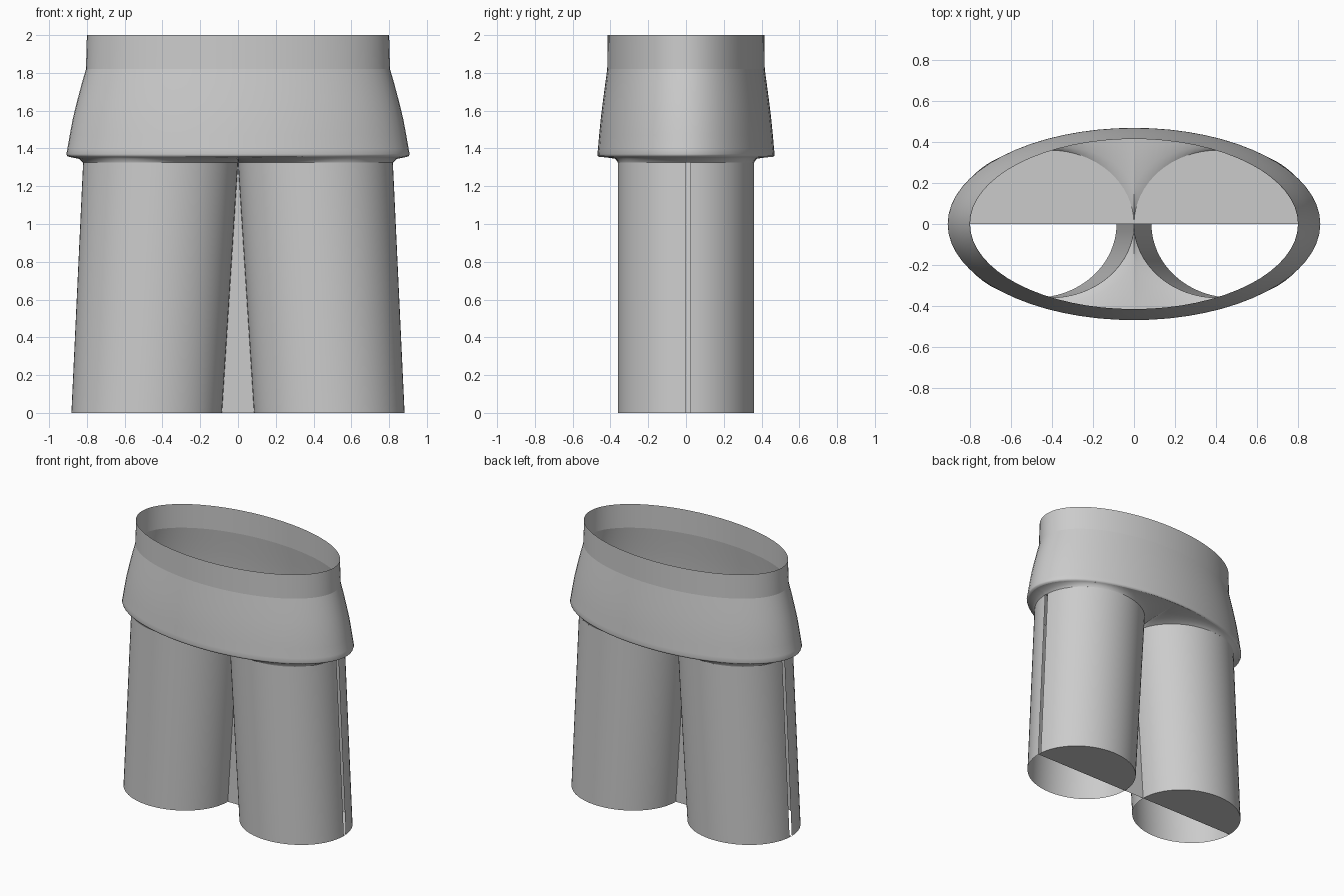
import bpy, bmesh, math

if "Cube" in bpy.data.objects:
    bpy.data.objects.remove(bpy.data.objects["Cube"])

cloth = bpy.data.materials.new("grey_cloth")
cloth.diffuse_color = (0.6, 0.6, 0.6, 1)
cloth.use_nodes = True
cloth.node_tree.nodes["Principled BSDF"].inputs["Base Color"].default_value = cloth.diffuse_color
LEG_TOP, LEG_RY, N = 1.325, 0.36, 32


def make_object(name, rows, closed=False, angle=40):
    """Skin a surface across rows of points that all have the same length."""
    bm = bmesh.new()
    grid = [[bm.verts.new(p) for p in row] for row in rows]
    for a, b in zip(grid, grid[1:]):
        n = len(a)
        for i in range(n if closed else n - 1):
            j = (i + 1) % n
            bm.faces.new((a[i], a[j], b[j], b[i]))
    bmesh.ops.remove_doubles(bm, verts=bm.verts, dist=1e-5)
    bmesh.ops.recalc_face_normals(bm, faces=bm.faces)
    me = bpy.data.meshes.new(name)
    bm.to_mesh(me)
    bm.free()
    ob = bpy.data.objects.new(name, me)
    bpy.context.collection.objects.link(ob)
    me.materials.append(cloth)
    bpy.context.view_layer.objects.active = ob
    ob.select_set(True)
    bpy.ops.object.shade_smooth_by_angle(angle=math.radians(angle))
    ob.select_set(False)
    return ob


def ring(rx, ry, z, n=64):
    return [(rx * math.cos(2 * math.pi * i / n), ry * math.sin(2 * math.pi * i / n), z)
            for i in range(n)]


def leg_arc(side, face, z, start=0.0):
    """Half ellipse of one leg, from its outer side to its inner side."""
    f = z / LEG_TOP
    inner, outer = 0.085 * (1 - f), 0.882 + (0.82 - 0.882) * f
    cx, rx = (inner + outer) / 2, (outer - inner) / 2
    pts = []
    for i in range(N + 1):
        t = start + (math.pi - start) * i / N
        pts.append((side * (cx + rx * math.cos(t)), face * LEG_RY * math.sin(t), z))
    return pts


# Waistband and flared hip section
make_object("waistband", [ring(0.80, 0.415, 2.0), ring(0.805, 0.417, 1.82)], True)
hips = [(0.805, 0.417, 1.82), (0.828, 0.428, 1.74), (0.852, 0.440, 1.65),
        (0.874, 0.451, 1.56), (0.891, 0.460, 1.47), (0.903, 0.466, 1.40),
        (0.909, 0.469, 1.37), (0.905, 0.467, 1.36), (0.893, 0.46, 1.355)]
make_object("hips", [ring(*h) for h in hips], True, 60)

# Leg tubes in front and back halves, with a narrow slit on the outer back edge
for side, sname in ((1, "right"), (-1, "left")):
    for face, fname in ((-1, "front"), (1, "back")):
        start = math.radians(4) if face > 0 else 0
        make_object(f"{sname}_leg_{fname}",
                    [leg_arc(side, face, 0, start), leg_arc(side, face, LEG_TOP, start)])
    # Half panels closing the back of each leg at both ends
    for z, zname in ((0, "bottom"), (LEG_TOP, "top")):
        arc = leg_arc(side, 1, z)
        make_object(f"{sname}_leg_{zname}_panel", [arc, [(x, 0, h) for x, y, h in arc]])

# Underside joining the hip hem to the leg tops
for face, fname in ((-1, "front"), (1, "back")):
    inner = leg_arc(1, face, LEG_TOP) + leg_arc(-1, face, LEG_TOP)[::-1][1:]
    rows = [[], [], []]
    for x, y, z in inner:
        u = max(-1, min(1, x / 0.82))
        ox, oy = 0.893 * u, face * 0.46 * math.sqrt(max(0, 1 - u * u))
        rows[0].append((ox, oy, 1.355))
        rows[1].append((x + (ox - x) * 0.3, y + (oy - y) * 0.3, 1.345))
        rows[2].append((x, y, z))
    make_object(f"{fname}_underside", rows, angle=60)

# Web of cloth between the inner leg edges
make_object("inner_web", [[(-0.085, 0, 0), (0.085, 0, 0)],
                          [(-0.001, 0, LEG_TOP), (0.001, 0, LEG_TOP)]])
